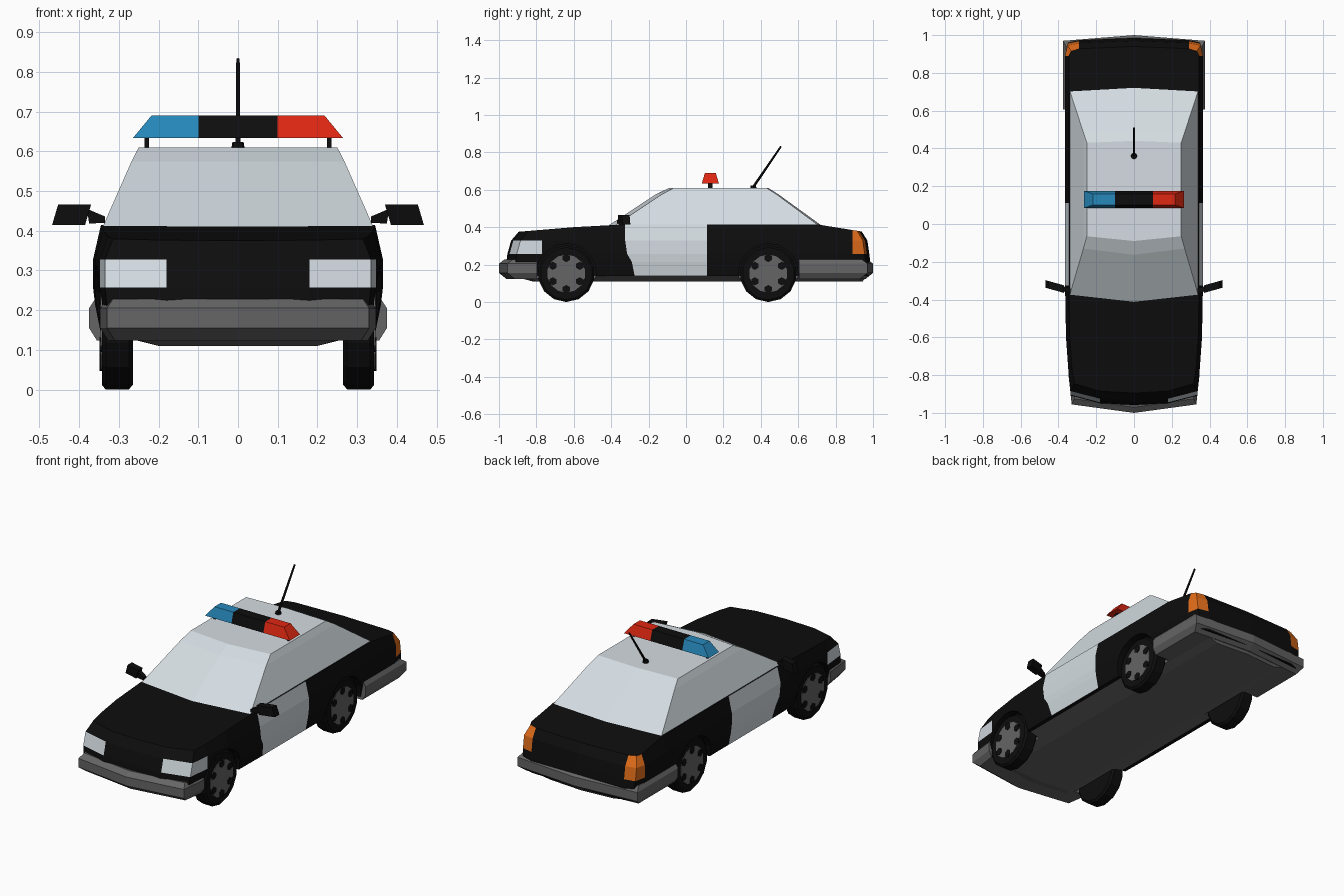
import bpy, bmesh, math
from mathutils import Matrix, Vector

if "Cube" in bpy.data.objects:
    bpy.data.objects.remove(bpy.data.objects["Cube"])


def material(name, rgb):
    m = bpy.data.materials.new(name)
    m.diffuse_color = (*rgb, 1)
    m.use_nodes = True
    m.node_tree.nodes["Principled BSDF"].inputs["Base Color"].default_value = m.diffuse_color
    return m


BLACK = material("black paint", (0.004, 0.004, 0.004))
WHITE = material("pale silver", (0.66, 0.72, 0.76))
GREY = material("bumper grey", (0.13, 0.13, 0.13))
ORANGE = material("orange lamp", (0.75, 0.15, 0.01))
BLUE = material("blue lamp", (0.02, 0.25, 0.50))
RED = material("red lamp", (0.74, 0.02, 0.006))


def finish(bm, name, mats):
    bmesh.ops.recalc_face_normals(bm, faces=bm.faces)
    me = bpy.data.meshes.new(name)
    bm.to_mesh(me)
    bm.free()
    for m in mats:
        me.materials.append(m)
    ob = bpy.data.objects.new(name, me)
    bpy.context.collection.objects.link(ob)
    return ob


def stack(name, layers, mats, rule=lambda layer, seg: 0):
    """Skin half plan outlines (front centre to rear centre), mirrored in x."""
    bm = bmesh.new()
    m = len(layers[0])
    n = 2 * m - 2
    rings = []
    for half in layers:
        loop = list(half) + [(-x, y, z) for x, y, z in half[-2:0:-1]]
        rings.append([bm.verts.new(p) for p in loop])
    for k in range(len(rings) - 1):
        a, b = rings[k], rings[k + 1]
        for j in range(n):
            f = bm.faces.new((a[j], a[(j + 1) % n], b[(j + 1) % n], b[j]))
            f.material_index = rule(k, j if j < m - 1 else n - 1 - j)
    for r in (rings[0], rings[-1]):
        for i in range(m - 1):
            quad = [r[i], r[i + 1], r[(n - i - 1) % n], r[(n - i) % n]]
            bm.faces.new(list(dict.fromkeys(quad)))
    return finish(bm, name, mats)


def hull(name, pts, mat):
    bm = bmesh.new()
    for p in pts:
        bm.verts.new(p)
    bmesh.ops.convex_hull(bm, input=bm.verts)
    return finish(bm, name, [mat])


def box(name, x0, x1, y0, y1, z0, z1, mat):
    return hull(name, [(x, y, z) for x in (x0, x1) for y in (y0, y1) for z in (z0, z1)], mat)


def cylinder(bm, p, q, r0, r1, sides):
    p, q = Vector(p), Vector(q)
    d = q - p
    mat = Matrix.Translation((p + q) / 2) @ d.to_track_quat('Z', 'Y').to_matrix().to_4x4()
    res = bmesh.ops.create_cone(bm, cap_ends=True, segments=sides, radius1=r0, radius2=r1,
                                depth=d.length, matrix=mat)
    return {f for v in res["verts"] for f in v.link_faces}


# Lower body: painted doors, head lamps and tail lamps are faces of the shell
def top_z(y):
    curve = [(-1, .365), (-.9, .375), (-.6, .40), (-.38, .415), (.7, .415), (.95, .375), (1.1, .35)]
    for (a, za), (b, zb) in zip(curve, curve[1:]):
        if a <= y <= b:
            return za + (zb - za) * (y - a) / (b - a)


PLAN = [(0, -.955), (.18, -.945), (.335, -.905), (.348, -.77), (.36, -.6), (.365, -.325),
        (.365, .112), (.365, .7), (.365, .89), (.352, .955), (.29, .968), (0, .98)]
# z, side inset, front shift, rear shift, door edge shift
LAYERS = [(.14, .02, 0, 0, .05), (.215, .005, -.005, .005, .035), (.257, 0, 0, 0, .01),
          (.328, 0, .02, -.01, 0), (None, .02, .06, -.04, 0)]
layers = []
for z, inset, front, rear, door in LAYERS:
    ring = []
    for i, (x, y) in enumerate(PLAN):
        y += front if i < 3 else door if i == 5 else rear if i > 8 else 0
        x -= inset if x > .3 else 0
        ring.append((x, y, top_z(y) if z is None else z))
    layers.append(ring)


def body_paint(layer, seg):
    if seg == 5 or (layer == 2 and seg in (1, 2)):
        return 1
    return 2 if layer >= 2 and seg in (8, 9) else 0


body = stack("body_shell", layers, [BLACK, WHITE, ORANGE], body_paint)

# Cabin
stack("cabin", [
    [(0, -.42, .405), (.343, -.385, .405), (.343, .715, .405), (0, .73, .405)],
    [(0, -.163, .575), (.268, -.13, .575), (.268, .485, .575), (0, .495, .575)],
    [(0, -.09, .61), (.25, -.065, .61), (.25, .43, .61), (0, .44, .61)]], [WHITE])

# Underside pan
pan = stack("underside_pan", [
    [(0, -.82, .11), (.2, -.80, .11), (.2, -.7, .11), (.2, .9, .11), (.2, .93, .11), (0, .945, .11)],
    [(0, -.95, .145), (.32, -.9, .145), (.34, -.75, .145), (.34, .9, .145), (.335, .95, .145),
     (0, .97, .145)]], [GREY])

# Bumpers
BANDS = [(.123, .04), (.155, 0), (.205, 0), (.228, .03)]
stack("front_bumper", [[(0, -1 + k, z), (.33 - k / 2, -.955 + k, z), (.347 - k / 2, -.797, z),
                        (0, -.797, z)] for z, k in BANDS], [GREY])
stack("rear_bumper", [[(0, .605, z), (.375 - k / 2, .605, z), (.375 - k / 2, .97 - k, z),
                       (0, 1 - k, z)] for z, k in BANDS], [GREY])

# Wheel arches cut from the shell and pan
AXLES = (-.64, .44)
R = .152
bm = bmesh.new()
for y in AXLES:
    for s in (-1, 1):
        cylinder(bm, (s * .258, y, R), (s * .5, y, R), .16, .16, 20)
cutter = finish(bm, "arch_cutter", [BLACK])
cutter.hide_render = True
for ob in (body, pan):
    mod = ob.modifiers.new("arches", 'BOOLEAN')
    mod.operation = 'DIFFERENCE'
    mod.solver = 'EXACT'
    mod.object = cutter
    bpy.context.view_layer.objects.active = ob
    bpy.ops.object.modifier_apply(modifier=mod.name)
bpy.data.objects.remove(cutter)

# Wheels: chamfered tyre, grey hub disc, dark slots
for y, end in zip(AXLES, ("front", "rear")):
    for s, side in ((-1, "left"), (1, "right")):
        bm = bmesh.new()
        cylinder(bm, (s * .275, y, R), (s * .333, y, R), R, R, 14)
        cylinder(bm, (s * .333, y, R), (s * .343, y, R), R, R - .012, 14)
        cylinder(bm, (s * .265, y, R), (s * .275, y, R), R - .012, R, 14)
        for f in cylinder(bm, (s * .335, y, R), (s * .346, y, R), .102, .102, 14):
            f.material_index = 1
        for i in range(6):
            a = math.tau * (i + .5) / 6
            py, pz = y + .083 * math.cos(a), R + .083 * math.sin(a)
            cylinder(bm, (s * .34, py, pz), (s * .349, py, pz), .022, .022, 6)
        finish(bm, f"{end}_{side}_wheel", [BLACK, GREY])

# Door mirrors
MIRROR = [(.468, .415), (.453, .466), (.37, .466), (.385, .415)]
ARM = [(.335, .436), (.335, .42), (.375, .418), (.38, .455)]
for s, side in ((-1, "left"), (1, "right")):
    for part, prof, half in (("mirror", MIRROR, .02), ("mirror_arm", ARM, .013)):
        hull(f"{side}_{part}", [(s * x, -.345 + (x - .37) * .28 + d, z)
                                for x, z in prof for d in (-half, half)], BLACK)

# Roof light bar
for name, b0, b1, t0, t1, mat in (("blue_lamp", -.265, -.1, -.218, -.1, BLUE),
                                  ("bar_centre", -.1, .1, -.1, .1, BLACK),
                                  ("red_lamp", .1, .265, .1, .218, RED)):
    hull(name, [(x, .13 + d, .633) for x in (b0, b1) for d in (-.046, .046)]
         + [(x, .13 + d, .69) for x in (t0, t1) for d in (-.029, .029)], mat)
for s, side in ((-1, "left"), (1, "right")):
    box(f"bar_foot_{side}", s * .23 - .006, s * .23 + .006, .118, .142, .6, .64, BLACK)

# Antenna
bm = bmesh.new()
cylinder(bm, (0, .36, .605), (0, .36, .624), .017, .014, 8)
cylinder(bm, (0, .36, .615), (0, .508, .832), .007, .005, 6)
finish(bm, "antenna", [BLACK])
